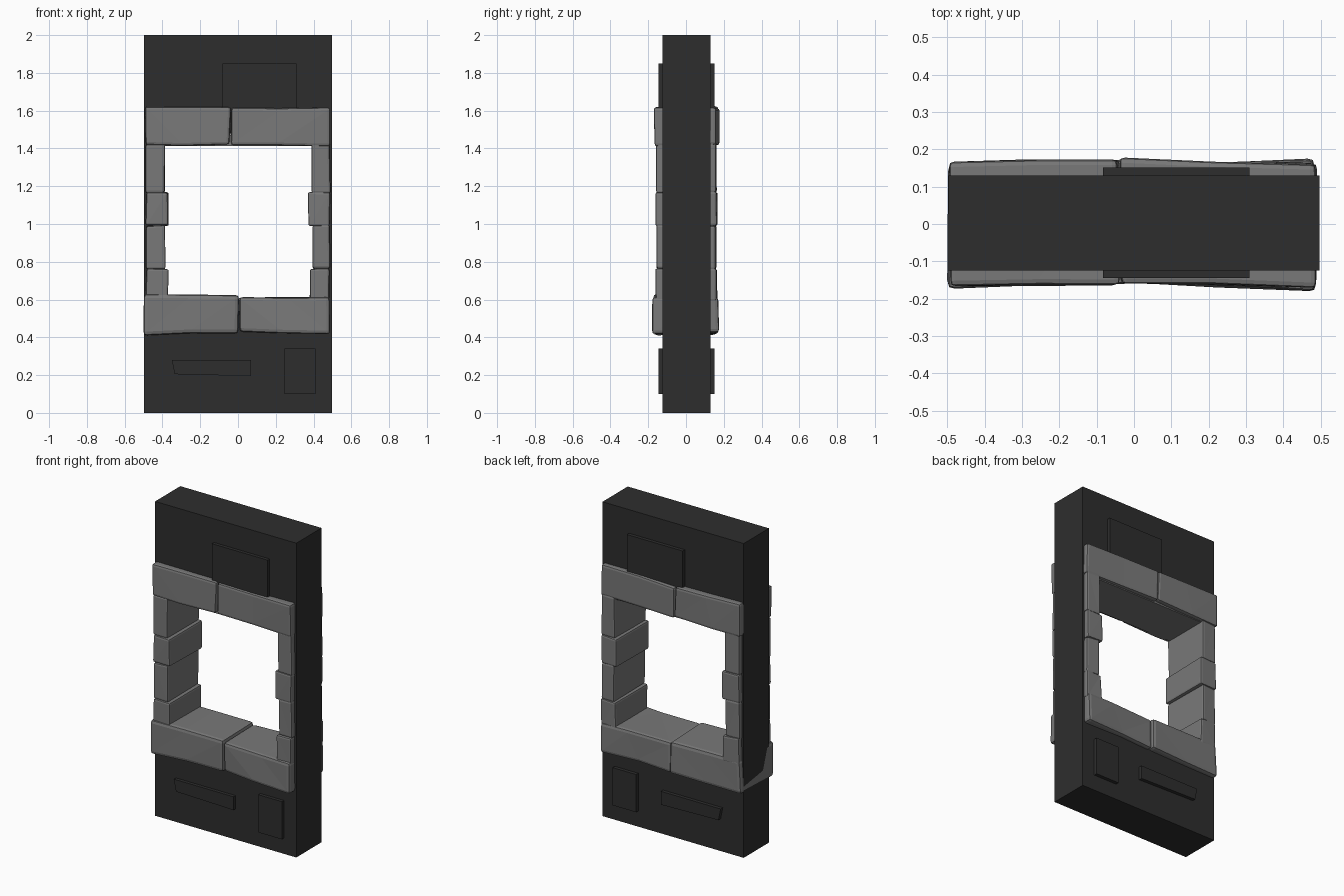
import bpy, bmesh, random
from mathutils import Vector

if "Cube" in bpy.data.objects:
    bpy.data.objects.remove(bpy.data.objects["Cube"])

random.seed(7)


def material(name, v):
    m = bpy.data.materials.new(name)
    m.diffuse_color = (v, v, v, 1)
    m.use_nodes = True
    m.node_tree.nodes["Principled BSDF"].inputs["Base Color"].default_value = m.diffuse_color
    return m


DARK = material("dark plaster", 0.027)
STONE = material("grey stone", 0.19)


def finish(bm, name, mat):
    bmesh.ops.recalc_face_normals(bm, faces=bm.faces)
    me = bpy.data.meshes.new(name)
    bm.to_mesh(me)
    bm.free()
    me.materials.append(mat)
    ob = bpy.data.objects.new(name, me)
    bpy.context.collection.objects.link(ob)
    return ob


def extrude_y(bm, pts, y0, y1):
    """Prism from an x/z outline."""
    f = bm.faces.new([bm.verts.new((x, y0, z)) for x, z in pts])
    r = bmesh.ops.extrude_face_region(bm, geom=[f])
    vs = [g for g in r["geom"] if isinstance(g, bmesh.types.BMVert)]
    bmesh.ops.translate(bm, verts=vs, vec=(0, y1 - y0, 0))


def rect(x0, x1, z0, z1):
    return [(x0, z0), (x1, z0), (x1, z1), (x0, z1)]


# Wall with a window hole hidden behind the stones
bm = bmesh.new()
YF, YB = -0.124, 0.13
outer, inner = rect(-0.497, 0.497, 0, 2), rect(-0.43, 0.43, 0.54, 1.48)
rings = [[bm.verts.new((x, y, z)) for x, z in ring]
         for y in (YF, YB) for ring in (outer, inner)]
fo, fi, bo, bi = rings
for i in range(4):
    j = (i + 1) % 4
    for a, b in ((fo, fi), (bo, bi), (fo, bo), (fi, bi)):
        bm.faces.new((a[i], a[j], b[j], b[i]))
finish(bm, "wall", DARK)

# Raised plaster plates, the same on front and back
plates = {
    "upper_plate": rect(-0.083, 0.31, 1.60, 1.85),
    "lower_square_plate": rect(0.245, 0.41, 0.10, 0.34),
    "lower_slit_plate": [(-0.335, 0.205), (0.07, 0.195), (0.07, 0.28), (-0.35, 0.28)],
}
for name, pts in plates.items():
    for side, y0, y1 in (("front", YF + 0.01, -0.145), ("back", YB - 0.01, 0.152)):
        bm = bmesh.new()
        extrude_y(bm, pts, y0, y1)
        finish(bm, name + "_" + side, DARK)


def stone(name, x0, x1, z0, z1, front, back, bevel=0.014, jit=0.006, cuts=1):
    """Chipped block; front/back give the depth at the x0 and x1 ends."""
    bm = bmesh.new()
    bmesh.ops.create_cube(bm, size=1)
    along_x = (x1 - x0) > (z1 - z0)
    if along_x:
        for c in range(cuts):
            t = (c + 1) / (cuts + 1) - 0.5 + random.uniform(-0.06, 0.06)
            bmesh.ops.bisect_plane(bm, geom=bm.verts[:] + bm.edges[:] + bm.faces[:],
                                   plane_co=(t, 0, 0),
                                   plane_no=(1, 0, random.uniform(-0.15, 0.15)))
    for v in bm.verts:
        u, w = v.co.x + 0.5, v.co.z + 0.5
        ends = front if v.co.y < 0 else back
        y = ends[0] * (1 - u) + ends[1] * u
        n = [random.uniform(-jit, jit) for _ in range(3)]
        v.co = Vector((x0 + (x1 - x0) * u + n[0], y + n[1] * 0.6,
                       z0 + (z1 - z0) * w + n[2]))
    bmesh.ops.recalc_face_normals(bm, faces=bm.faces)
    sharp = [e for e in bm.edges if e.calc_face_angle(0) > 0.6]
    bmesh.ops.bevel(bm, geom=sharp, offset=bevel, segments=2, profile=0.6,
                    affect="EDGES", clamp_overlap=True)
    bmesh.ops.triangulate(bm, faces=[f for f in bm.faces if f.calc_area() > 0.004])
    return finish(bm, name, STONE)


# Lintel and sill, two long stones each
stone("lintel_left", -0.49, -0.043, 1.42, 1.62, (-0.163, -0.163), (0.167, 0.175))
stone("lintel_right", -0.036, 0.488, 1.415, 1.615, (-0.158, -0.168), (0.175, 0.158))
stone("sill_left", -0.493, 0.0, 0.415, 0.625, (-0.17, -0.158), (0.165, 0.17), 0.02, 0.008)
stone("sill_right", 0.004, 0.49, 0.425, 0.615, (-0.158, -0.176), (0.16, 0.173), 0.018, 0.008)
# Flat underside slab of the lintel
bm = bmesh.new()
extrude_y(bm, rect(-0.44, 0.44, 1.412, 1.47), -0.14, 0.145)
finish(bm, "lintel_soffit", STONE)

# Jamb stones: (z0, z1, left inner edge, right inner edge)
courses = [(1.165, 1.425, 0.388, 0.392), (0.992, 1.168, 0.37, 0.374),
           (0.762, 0.992, 0.386, 0.395), (0.595, 0.762, 0.37, 0.382)]
for i, (z0, z1, l, r) in enumerate(courses):
    d = 0.157 + 0.004 * (i % 2)
    stone(f"jamb_left_{i}", -0.486, -l, z0, z1, (-d, -d), (d, d + 0.004), 0.011, 0.004)
    stone(f"jamb_right_{i}", r, 0.486, z0, z1, (-d, -d), (d + 0.004, d), 0.011, 0.004)
# Mortar core closing the gaps between jamb stones
for side, s in (("left", -1), ("right", 1)):
    bm = bmesh.new()
    extrude_y(bm, rect(*sorted((s * 0.405, s * 0.45)), 0.56, 1.46), -0.135, 0.14)
    finish(bm, "jamb_core_" + side, STONE)
